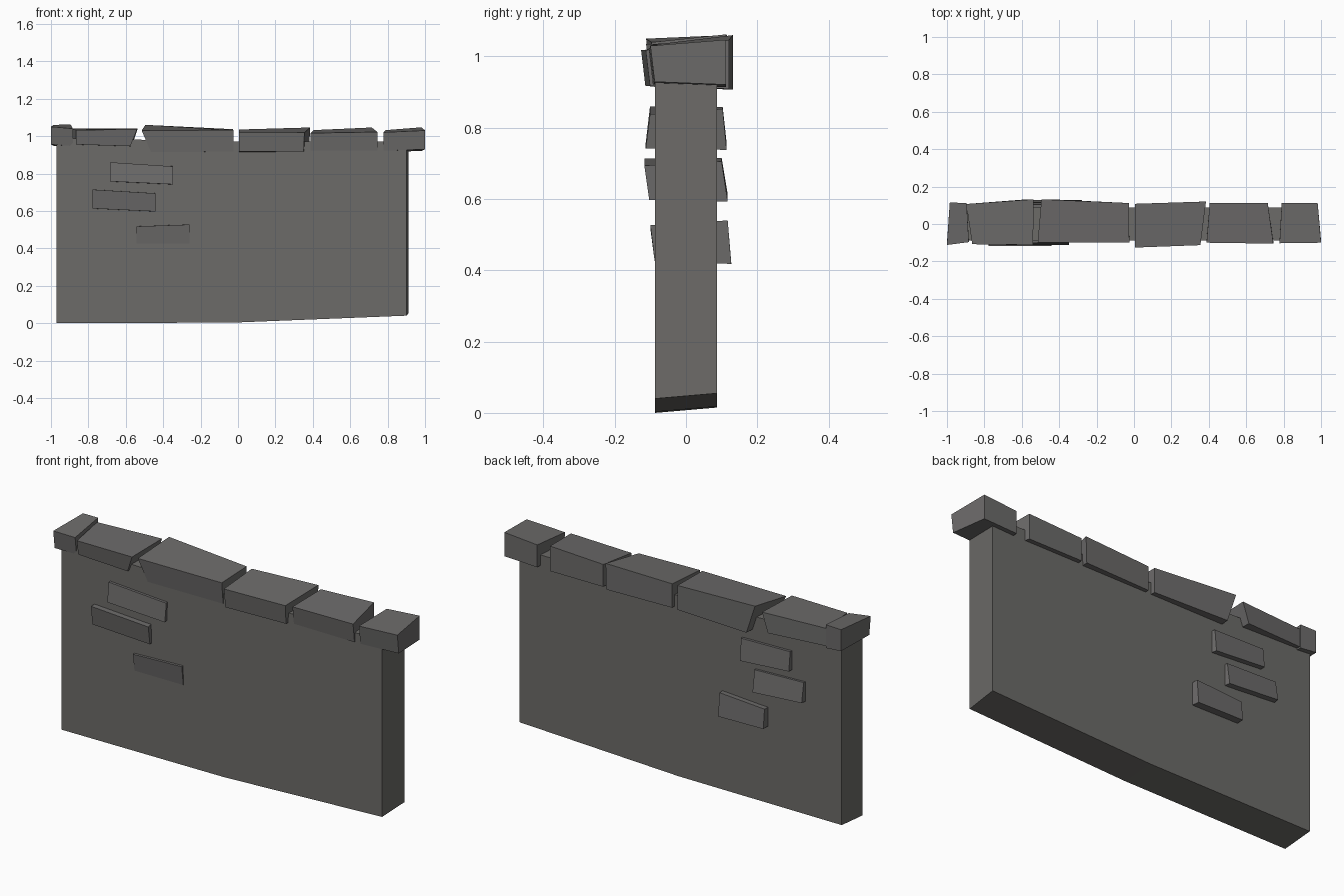
import bpy, bmesh


def material(name, rgb):
    m = bpy.data.materials.new(name)
    m.diffuse_color = (*rgb, 1.0)
    return m


WALL = material("warm grey wall", (0.150, 0.146, 0.138))
STONE = material("neutral grey stone", (0.150, 0.146, 0.144))


def loft(name, sections, mat):
    """Solid through matching cross-section rings, capped at both ends."""
    bm = bmesh.new()
    rings = [[bm.verts.new(p) for p in s] for s in sections]
    n = len(rings[0])
    for a, b in zip(rings, rings[1:]):
        for i in range(n):
            j = (i + 1) % n
            bm.faces.new((a[i], a[j], b[j], b[i]))
    bm.faces.new(rings[0])
    bm.faces.new(rings[-1])
    bmesh.ops.recalc_face_normals(bm, faces=bm.faces)
    me = bpy.data.meshes.new(name)
    bm.to_mesh(me)
    bm.free()
    me.materials.append(mat)
    ob = bpy.data.objects.new(name, me)
    bpy.context.collection.objects.link(ob)
    return ob


# Wall slab: underside is folded near the middle and rises to the right
def wall_ring(xf, xb, z, top):
    return [(xf, -0.087, z), (xb, 0.087, z + 0.015), (xb, 0.087, top), (xf, -0.087, top)]


loft("wall", [wall_ring(-0.97, -0.97, 0.0, 0.99), wall_ring(-0.02, -0.02, 0.003, 0.97),
              wall_ring(0.902, 0.912, 0.04, 0.97)], WALL)

# Coping stones; each end: front x, back x, bottom x shift,
# front y, back y, front top z, back top z, bottom z
COPING = [
    ((-1.0, -0.985, 0, -0.112, 0.115, 1.05, 1.06, 0.955),
     (-0.883, -0.895, 0, -0.097, 0.112, 1.04, 1.062, 0.947)),
    ((-0.865, -0.897, 0, -0.108, 0.107, 1.033, 1.04, 0.955),
     (-0.54, -0.536, -0.035, -0.112, 0.132, 1.035, 1.04, 0.946)),
    ((-0.515, -0.495, 0.05, -0.10, 0.132, 1.03, 1.06, 0.915),
     (-0.025, -0.028, 0, -0.10, 0.112, 1.032, 1.037, 0.917)),
    ((0.006, 0.005, 0, -0.126, 0.108, 1.018, 1.035, 0.917),
     (0.355, 0.385, -0.004, -0.113, 0.12, 1.018, 1.046, 0.917)),
    ((0.388, 0.405, 0, -0.10, 0.112, 1.016, 1.032, 0.922),
     (0.745, 0.715, 0, -0.105, 0.112, 1.022, 1.046, 0.922)),
    ((0.778, 0.79, 0, -0.103, 0.112, 1.02, 1.032, 0.922),
     (1.0, 0.982, 0, -0.10, 0.112, 1.03, 1.047, 0.929)),
]


def coping_ring(xf, xb, dx, yf, yb, zf, zb, z0):
    return [(xf + dx, yf + 0.012, z0), (xb + dx, yb, z0 - 0.008),
            (xb, yb, zb), (xf, yf, zf)]


for k, ends in enumerate(COPING, 1):
    loft(f"coping_stone_{k}", [coping_ring(*e) for e in ends], STONE)


# Bricks running through the wall and showing on both faces
# each side: left x, right x, (left bottom, left top), (right bottom, right top),
# bottom y, top y
BRICKS = [
    ((-0.684, -0.348, (0.758, 0.86), (0.742, 0.838), -0.113, -0.101),
     (-0.68, -0.394, (0.758, 0.858), (0.738, 0.853), 0.114, 0.103)),
    ((-0.777, -0.442, (0.613, 0.714), (0.597, 0.694), -0.103, -0.117),
     (-0.757, -0.47, (0.613, 0.715), (0.593, 0.706), 0.117, 0.10)),
    ((-0.543, -0.258, (0.426, 0.517), (0.426, 0.527), -0.088, -0.10),
     (-0.54, -0.277, (0.422, 0.523), (0.418, 0.54), 0.127, 0.117)),
]


def brick_ring(xl, xr, zl, zr, yb, yt):
    return [(xl, yb, zl[0]), (xr, yb, zr[0]), (xr, yt, zr[1]), (xl, yt, zl[1])]


for k, sides in enumerate(BRICKS, 1):
    loft(f"through_brick_{k}", [brick_ring(*s) for s in sides], STONE)
